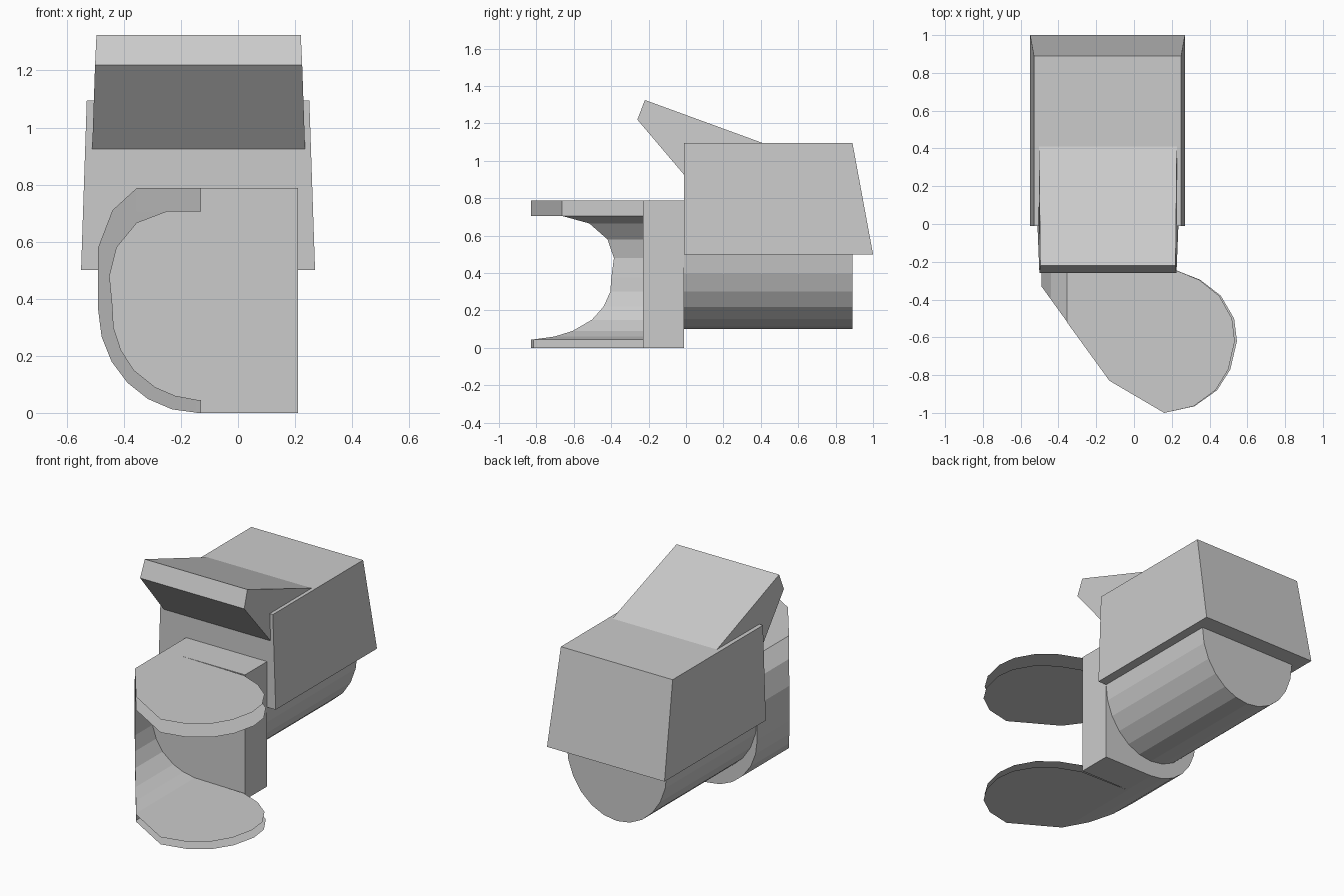
import bpy, math

if "Cube" in bpy.data.objects:
    bpy.data.objects.remove(bpy.data.objects["Cube"])

def make(name, verts, faces):
    me = bpy.data.meshes.new(name)
    me.from_pydata(verts, [], faces)
    me.update()
    ob = bpy.data.objects.new(name, me)
    bpy.context.collection.objects.link(ob)
    return ob

def loft(name, a, b):
    """Closed solid between two matching outlines."""
    n = len(a)
    sides = [(i, (i + 1) % n, n + (i + 1) % n, n + i) for i in range(n)]
    ob = make(name, a + b, sides + [tuple(reversed(range(n))), tuple(range(n, 2 * n))])
    import bmesh
    bm = bmesh.new()
    bm.from_mesh(ob.data)
    bmesh.ops.recalc_face_normals(bm, faces=bm.faces)
    bm.to_mesh(ob.data)
    bm.free()
    return ob

def prism(name, xz, y0, y1):
    return loft(name, [(x, y0, z) for x, z in xz], [(x, y1, z) for x, z in xz])

def arc(cx, cz, rx, rz, a0, a1, n):
    return [(cx + rx * math.cos(math.radians(a0 + (a1 - a0) * i / n)),
             cz + rz * math.sin(math.radians(a0 + (a1 - a0) * i / n))) for i in range(n + 1)]

# Tapered main housing with raked back
loft("housing",
     [(-.55, -.01, .5), (.27, -.01, .5), (.27, 1, .5), (-.55, 1, .5)],
     [(-.53, -.01, 1.095), (.25, -.01, 1.095), (.25, .89, 1.095), (-.53, .89, 1.095)])

# Raised hood overhanging the front
hood = [(-.01, .925, .373), (-.26, 1.22, .363), (-.22, 1.325, .358), (.41, 1.095, .365)]
loft("hood", [(-.138 - w, y, z) for y, z, w in hood], [(-.138 + w, y, z) for y, z, w in hood])

# Half-round barrel below the housing
prism("barrel", arc(-.14, .5, .35, .4, 180, 360, 12), -.01, .89)

# Front block with rounded left side
outer = arc(-.14, .36, .35, .36, 270, 180, 6) + [(-.49, .58), (-.44, .71), (-.355, .788)]
prism("front_block", outer + [(.21, .788), (.21, 0)], -.23, -.01)

# Curved side wall of the claw, cut off along a slanted line
inner = [(-.25, .705), (-.355, .665), (-.425, .58), (-.45, .48), (-.44, .375), (-.436, .3),
         (-.41, .22), (-.365, .15), (-.29, .09), (-.22, .06), (-.14, .045)]
wall = outer + [(-.25, .788)] + inner
loft("claw_wall", [(x, -.23, z) for x, z in wall],
     [(x, -.33 - (x + .49) * 1.385, z) for x, z in wall])

# Jaws: open-edged pairs of flat sheets
lobe = [(-.13, -.83), (.16, -1), (.32, -.965), (.44, -.88), (.51, -.77), (.545, -.62),
        (.53, -.5), (.46, -.38), (.35, -.295), (.21, -.24)]

def jaw(name, z0, z1, left):
    verts, faces = [], []
    for z, k in ((z0, 1), (z1, .97)):
        ring = left + [(.16 + (x - .16) * k if x > .16 else x, y) for x, y in lobe]
        faces.append([len(verts) + i for i in range(len(ring))])
        verts += [(x, y, z) for x, y in ring]
    faces[0].reverse()
    n, m = len(verts) // 2, len(left)
    faces.append([m - 1, m, n + m, n + m - 1])
    make(name, verts, faces)

jaw("upper_jaw", .705, .788, [(-.25, -.23), (-.355, -.23), (-.355, -.52)])
jaw("lower_jaw", 0, .045, [(-.145, -.23), (-.145, -.81)])
